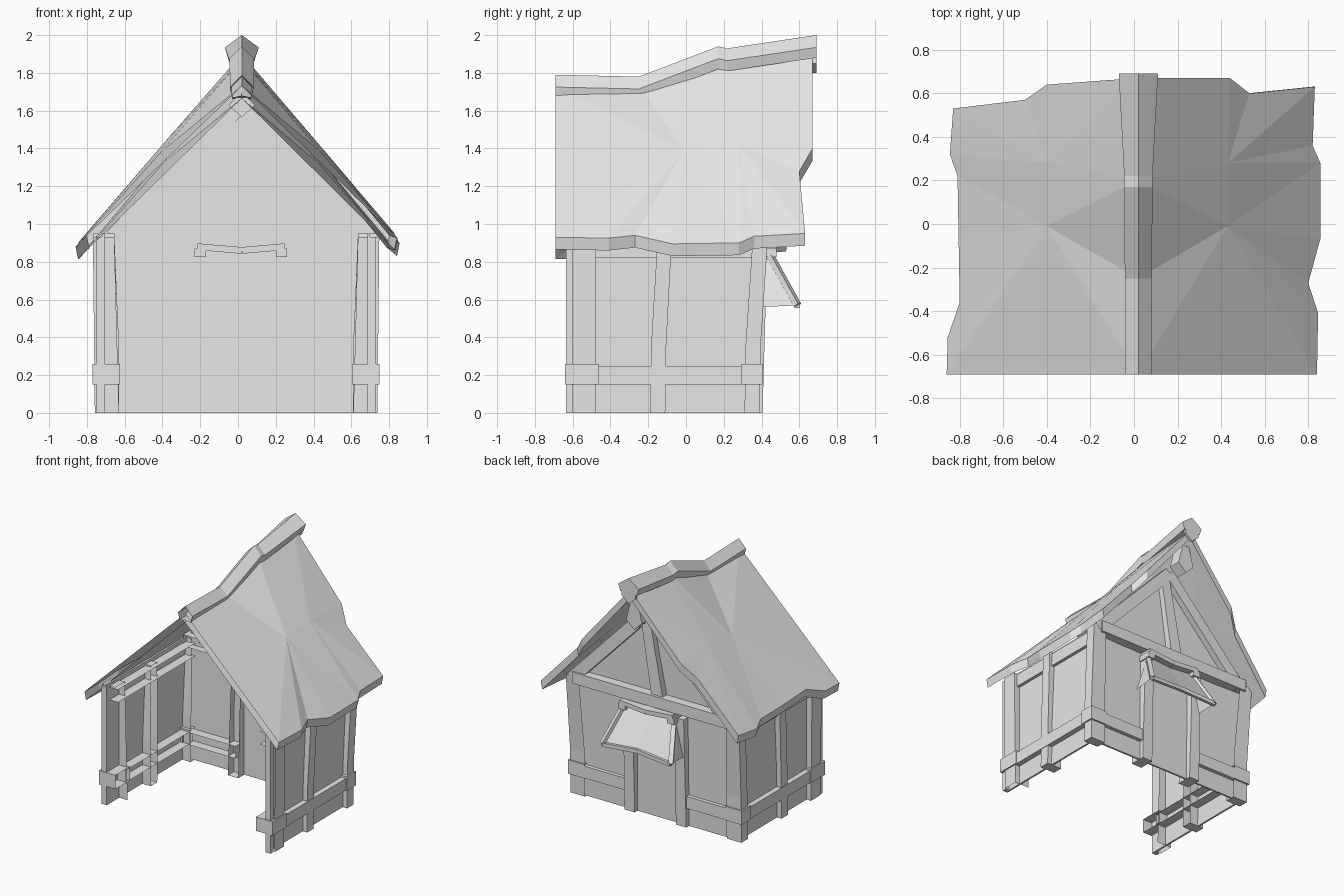
import bpy, bmesh
from mathutils import Vector

cube = bpy.data.objects.get("Cube")
if cube:
    bpy.data.objects.remove(cube)

grey = bpy.data.materials.new("plain grey")
grey.use_nodes = True
COLOUR = (0.8, 0.8, 0.8, 1)
grey.diffuse_color = COLOUR
grey.node_tree.nodes["Principled BSDF"].inputs["Base Color"].default_value = COLOUR


def build(name, points, faces, openings=()):
    """Flat-shaded mesh; faces looking along any opening direction are left out."""
    bm = bmesh.new()
    verts = [bm.verts.new(p) for p in points]
    for f in faces:
        bm.faces.new([verts[i] for i in f])
    bmesh.ops.recalc_face_normals(bm, faces=bm.faces)
    gone = [f for f in bm.faces if any(f.normal.dot(Vector(d)) > 0.9 for d in openings)]
    bmesh.ops.delete(bm, geom=gone, context='FACES')
    mesh = bpy.data.meshes.new(name)
    bm.to_mesh(mesh)
    bm.free()
    mesh.materials.append(grey)
    obj = bpy.data.objects.new(name, mesh)
    bpy.context.collection.objects.link(obj)
    return obj


def loft(name, rings, openings=()):
    """Solid through rings that all have the same point count."""
    n = len(rings[0])
    points = [p for ring in rings for p in ring]
    faces = [list(range(n)), list(range(len(points) - n, len(points)))]
    for r in range(len(rings) - 1):
        for i in range(n):
            j = (i + 1) % n
            faces.append([r * n + i, r * n + j, r * n + n + j, r * n + n + i])
    return build(name, points, faces, openings)


def rect(x0, x1, y0, y1, z):
    return [(x0, y0, z), (x1, y0, z), (x1, y1, z), (x0, y1, z)]


def box(name, x0, x1, y0, y1, z0, z1, openings=()):
    return loft(name, [rect(x0, x1, y0, y1, z0), rect(x0, x1, y0, y1, z1)], openings)


def bar(name, a, b, width, height):
    """Square-ended timber between two points."""
    a, b = Vector(a), Vector(b)
    d = (b - a).normalized()
    side = d.cross((0, 0, 1)).normalized() * width / 2
    up = side.cross(d).normalized() * height / 2
    return loft(name, [[p + side + up, p - side + up, p - side - up, p + side - up]
                       for p in (a, b)])


FRONT, DOWN = (0, -1, 0), (0, 0, -1)

# Side walls with hollow timbers that are open towards the room
for s, side in ((-1, "right"), (1, "left")):
    inner = (-s, 0, 0)

    def span(x0, x1):
        return sorted((-0.01 + s * x0, -0.01 + s * x1))

    box(side + "_wall", *span(0.695, 0.71), -0.635, 0.37, 0, 0.95)
    i, o = span(0.62, 0.748)
    ti, to = span(0.645, 0.758)
    loft(side + "_front_post", [rect(i, o, -0.6, -0.48, 0), rect(ti, to, -0.6, -0.48, 0.93)],
         (inner, FRONT, DOWN))
    box(side + "_front_jamb", *span(0.71, 0.74), -0.635, -0.6, 0, 0.93)
    loft(side + "_middle_post", [rect(i, o, -0.19, -0.11, 0), rect(i, o, -0.185, -0.105, 0.35),
                                 rect(ti, to, -0.15, -0.075, 0.93)], (inner,))
    loft(side + "_back_post", [rect(i, o, 0.31, 0.39, 0), rect(i, o, 0.315, 0.395, 0.35),
                               rect(ti, to, 0.355, 0.435, 0.95)], (inner,))
    box(side + "_low_rail", *span(0.62, 0.752), -0.5, 0.34, 0.15, 0.245, (inner,))
    box(side + "_top_rail", *span(0.62, 0.735), -0.6, 0.37, 0.82, 0.92, (inner, FRONT))
    box(side + "_front_block", *span(0.615, 0.76), -0.64, -0.46, 0.15, 0.26, (inner,))
    box(side + "_back_block", *span(0.615, 0.76), 0.29, 0.405, 0.15, 0.26, (inner,))
    # Back wall timbers on this side
    box(side + "_back_rail", *sorted((s * 0.68, s * 0.22)), 0.28, 0.4, 0.15, 0.245, (FRONT,))
    x = 0.21 if s > 0 else -0.24
    loft(side + "_door_post", [rect(x - 0.045, x + 0.045, 0.28, 0.405, 0),
                               rect(x - 0.04, x + 0.04, 0.32, 0.43, 0.86)], (FRONT,))
    bar(side + "_gable_rafter", (0.02 + s * 0.68, 0.4, 0.93), (0.02, 0.4, 1.64), 0.07, 0.09)

# Back wall with gable, slightly stepped above the door's middle
outline = [(-0.7, 0), (0.68, 0), (0.68, 0.53), (0.7, 0.95), (0.02, 1.66), (-0.72, 0.95), (-0.7, 0.53)]
loft("back_wall", [[(x, y + 0.02 * (z > 0.6), z) for x, z in outline] for y in (0.355, 0.37)])
box("gable_beam", -0.7, 0.68, 0.31, 0.45, 0.9, 0.99, (FRONT,))
loft("gable_post", [rect(-0.1, 0, 0.37, 0.43, 0.97), rect(0.02, 0.1, 0.37, 0.43, 1.6)])

# Wedge-footed blocks hanging below the ridge at both ends
wedge = [(-0.05, 1.63), (0.02, 1.565), (0.09, 1.63), (0.05, 1.79), (-0.01, 1.79)]
loft("back_hanging_block", [[(x, y, z) for x, z in wedge] for y in (0.52, 0.62)])
loft("front_hanging_block", [[(x, y, min(z, 1.67)) for x, z in wedge] for y in (-0.62, -0.52)])

# Roof slopes: fans of faces around a pair of hubs, repeated below, rimmed except at the front
ridge = [(0.02, -0.69, 1.73), (0.02, -0.25, 1.74), (0.02, 0.2, 1.87), (0.02, 0.67, 1.9)]
slopes = {
    "left_roof": ([(0.84, -0.69, 0.93), (0.845, -0.41, 0.925), (0.8, -0.27, 0.94), (0.855, -0.07, 0.895),
                   (0.855, 0.28, 0.9), (0.82, 0.36, 0.935), (0.83, 0.63, 0.95)],
                  [(0.53, 0.6, 1.28), (0.44, 0.67, 1.4)], 0.43),
    "right_roof": ([(-0.86, -0.69, 0.88), (-0.855, -0.52, 0.88), (-0.8, -0.36, 0.94), (-0.805, -0.07, 0.93),
                    (-0.81, 0.22, 0.93), (-0.845, 0.32, 0.9), (-0.83, 0.53, 0.92)],
                   [(-0.5, 0.57, 1.3), (-0.4, 0.64, 1.42)], -0.4),
}
for name, (eave, rake, hub_x) in slopes.items():
    hubs = [(hub_x, -0.01, 1.39), (hub_x, 0.28, 1.42)]
    top = ridge + eave + rake + hubs
    n = len(top)
    low, high = n - 2, n - 1
    faces = []
    for hub, loop in ((low, [high, 2, 1, 0, 4, 5, 6, 7, 8, high]),
                      (high, [8, 9, 10, 11, 12, 3, 2])):
        faces += [[hub, a, b] for a, b in zip(loop, loop[1:])]
    faces += [[i + n for i in f] for f in faces]
    edge = [4, 5, 6, 7, 8, 9, 10, 11, 12, 3]
    faces += [[a, b, b + n, a + n] for a, b in zip(edge, edge[1:])]
    under = [(x * 0.985, y, z - 0.065) for x, y, z in top]
    build(name, top + under, faces)

# Ridge cap: angular section swept along the sagging ridge, open at the front
stations = [(-0.69, 0.062, 1.79), (-0.25, 0.062, 1.78), (0.17, 0.065, 1.94), (0.22, 0.065, 1.93), (0.69, 0.09, 2.0)]
loft("ridge_cap", [[(0.02, y, z), (0.02 + w, y, z - 0.065), (0.02 + w * 0.8, y, z - 0.12),
                    (0.02, y, z - 0.11), (0.02 - w * 0.8, y, z - 0.12), (0.02 - w, y, z - 0.065)]
                   for y, w, z in stations], (FRONT,))
loft("ridge_end", [[(-0.04, y, 1.9), (0.08, y, 1.9), (0.08, y, 1.85), (0.02, y, 1.8), (-0.04, y, 1.85)]
                   for y in (0.67, 0.69)])

# Door canopy: hipped sheet, sagging top bar and corner timbers
head = [(-0.2, 0.43, 0.86), (0.02, 0.43, 0.84), (0.23, 0.43, 0.86)]
foot = [(-0.28, 0.59, 0.57), (0.02, 0.575, 0.59), (0.32, 0.59, 0.57)]
wall = [(-0.27, 0.4, 0.56), (0.31, 0.4, 0.56)]
build("canopy", head + foot + wall, [[0, 1, 4, 3], [1, 2, 5, 4], [0, 3, 6], [2, 7, 5]])
for k, side in ((0, "right"), (2, "left")):
    x = head[k][0]
    bar(side + "_canopy_rafter", head[k], foot[k], 0.035, 0.03)
    bar(side + "_canopy_ridge", (x * 1.08, 0.4, 0.88), (0.02, 0.4, 0.86), 0.16, 0.035)
    bar(side + "_canopy_lip", foot[k], foot[1], 0.025, 0.03)
    box(side + "_canopy_bracket", x - 0.03, x + 0.03, 0.32, 0.48, 0.825, 0.87)
